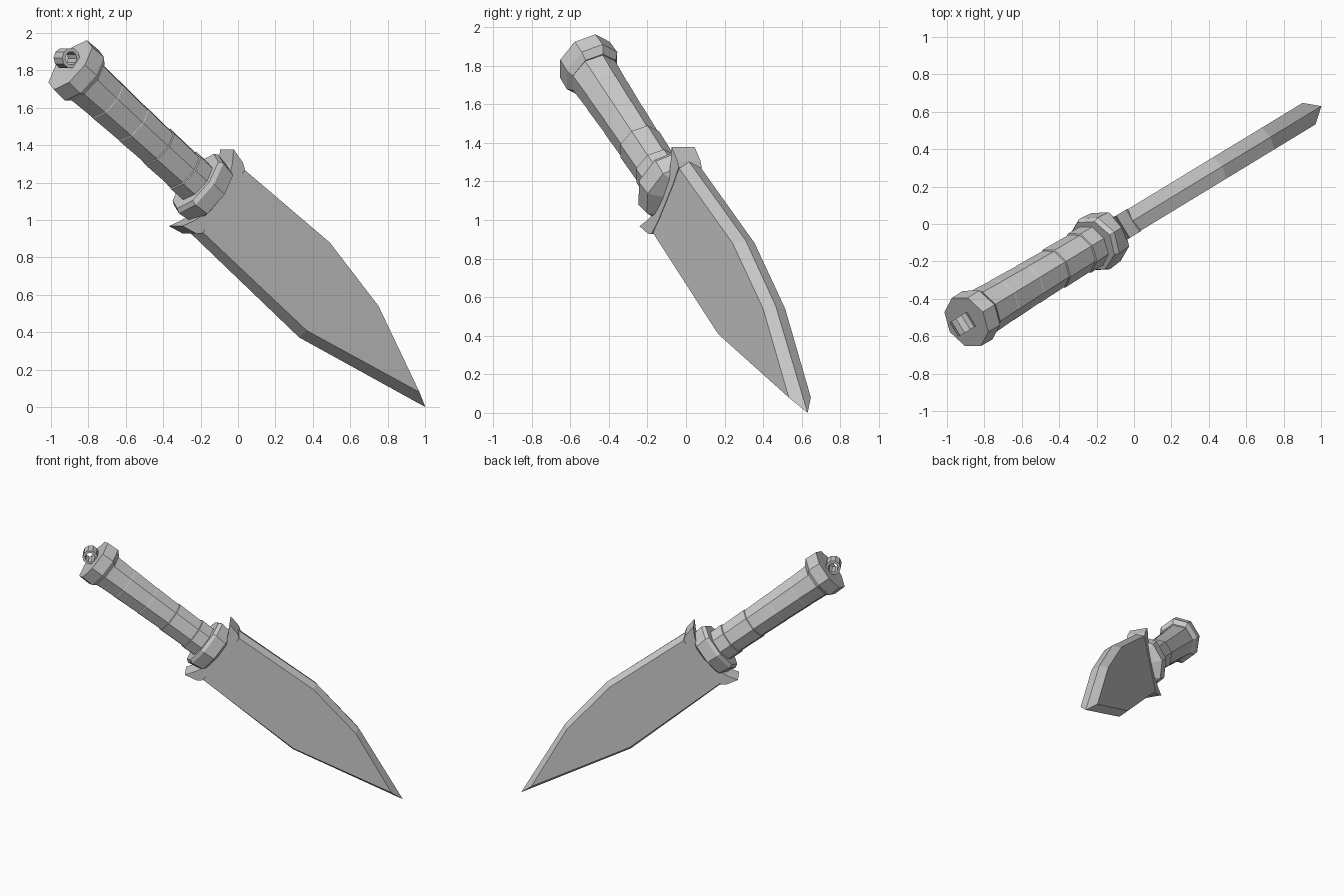
import bpy, bmesh, math
from mathutils import Matrix, Vector

if "Cube" in bpy.data.objects:
    bpy.data.objects.remove(bpy.data.objects["Cube"])

# Knife frame: u along the axis to the tip, v across the blade, w through its thickness
yaw, tilt = math.radians(31.3), math.radians(38)
h = Vector((math.cos(yaw), math.sin(yaw), 0))
z = Vector((0, 0, 1))
u = h * math.cos(tilt) - z * math.sin(tilt)
v = h * math.sin(tilt) + z * math.cos(tilt)
w = u.cross(v)
FRAME = Matrix((u, v, w)).transposed().to_4x4()
FRAME.translation = h * -0.117 + z * 1.10 - w * 0.018


def make(name, verts, faces):
    mesh = bpy.data.meshes.new(name)
    mesh.from_pydata(verts, [], faces)
    bm = bmesh.new()
    bm.from_mesh(mesh)
    bmesh.ops.remove_doubles(bm, verts=bm.verts, dist=1e-5)
    bmesh.ops.recalc_face_normals(bm, faces=bm.faces)
    bm.to_mesh(mesh)
    bm.free()
    ob = bpy.data.objects.new(name, mesh)
    ob.matrix_world = FRAME
    bpy.context.collection.objects.link(ob)
    return ob


def loft(name, rings, caps=True, closed=False):
    n = len(rings[0])
    verts = [p for r in rings for p in r]
    faces = []
    for k in range(len(rings) if closed else len(rings) - 1):
        a, b = k * n, (k + 1) % len(rings) * n
        faces += [(a + i, a + (i + 1) % n, b + (i + 1) % n, b + i) for i in range(n)]
    if caps and not closed:
        faces += [tuple(range(n)), tuple(range(len(verts) - n, len(verts)))]
    return make(name, verts, faces)


def octagon(x, rv, rw, cv=0.0):
    return [(x, cv + rv * math.cos(i * math.pi / 4), rw * math.sin(i * math.pi / 4))
            for i in range(8)]


# Blade: flat sides, with a shallow ridge on the spine and on the cutting edge
side = [(0, .212), (.657, .234), (1.106, .154), (1.592, -.051), (.833, -.226), (0, -.213)]
rim = [(-.03, .232), (.663, .258), (1.11, .175), (1.702, -.066), (.85, -.259), (-.04, -.238)]
loft("blade", [[(*p, .067) for p in side], [(*p, 0) for p in rim],
               [(*p, -.067) for p in side]])

# Guard: crescent plate whose wings sweep back toward the handle
half = [(.005, .0), (.005, .12), (-.005, .215), (-.035, .235), (-.125, .255),
        (-.085, .19), (-.05, .11), (-.04, 0)]
cols = [(half[0], half[7]), (half[1], half[6]), (half[2], half[5]), (half[3], half[4])]
cols = [tuple((x, -y * 1.04) for x, y in c) for c in cols[:0:-1]] + cols
loft("guard", [[(*f, .07), (*f, -.07), (*b, -.07), (*b, .07)] for f, b in cols])

# Collar behind the guard
loft("collar", [octagon(-.175, .185, .145), octagon(-.15, .2, .158),
                octagon(-.06, .185, .15), octagon(-.03, .15, .07)])

# Grip: stepped octagonal segments, slightly waisted
cuts = [-1.08, -.887, -.68, -.475, -.27, -.09]
sizes = [(.138, .128), (.13, .122), (.124, .118), (.124, .12), (.128, .124)]
rings = []
for i, (ra, rb) in enumerate(sizes):
    rings += [octagon(cuts[i] + .002, ra, ra * .95), octagon(cuts[i + 1] - .002, rb, rb * .95)]
loft("grip", rings)

# Pommel
loft("pommel", [octagon(-1.175, .168, .15, .008), octagon(-1.085, .172, .152, .008),
                octagon(-1.05, .14, .13, .004)])

# Lanyard ring: short open tube on the pommel
loops = []
for r, d in ((.055, -.045), (.055, .045), (.036, .045), (.036, -.045)):
    loops.append([(-1.215 + r * math.cos(i * math.pi / 5), .022 + r * math.sin(i * math.pi / 5), d)
                  for i in range(10)])
loft("lanyard_ring", loops, closed=True)
